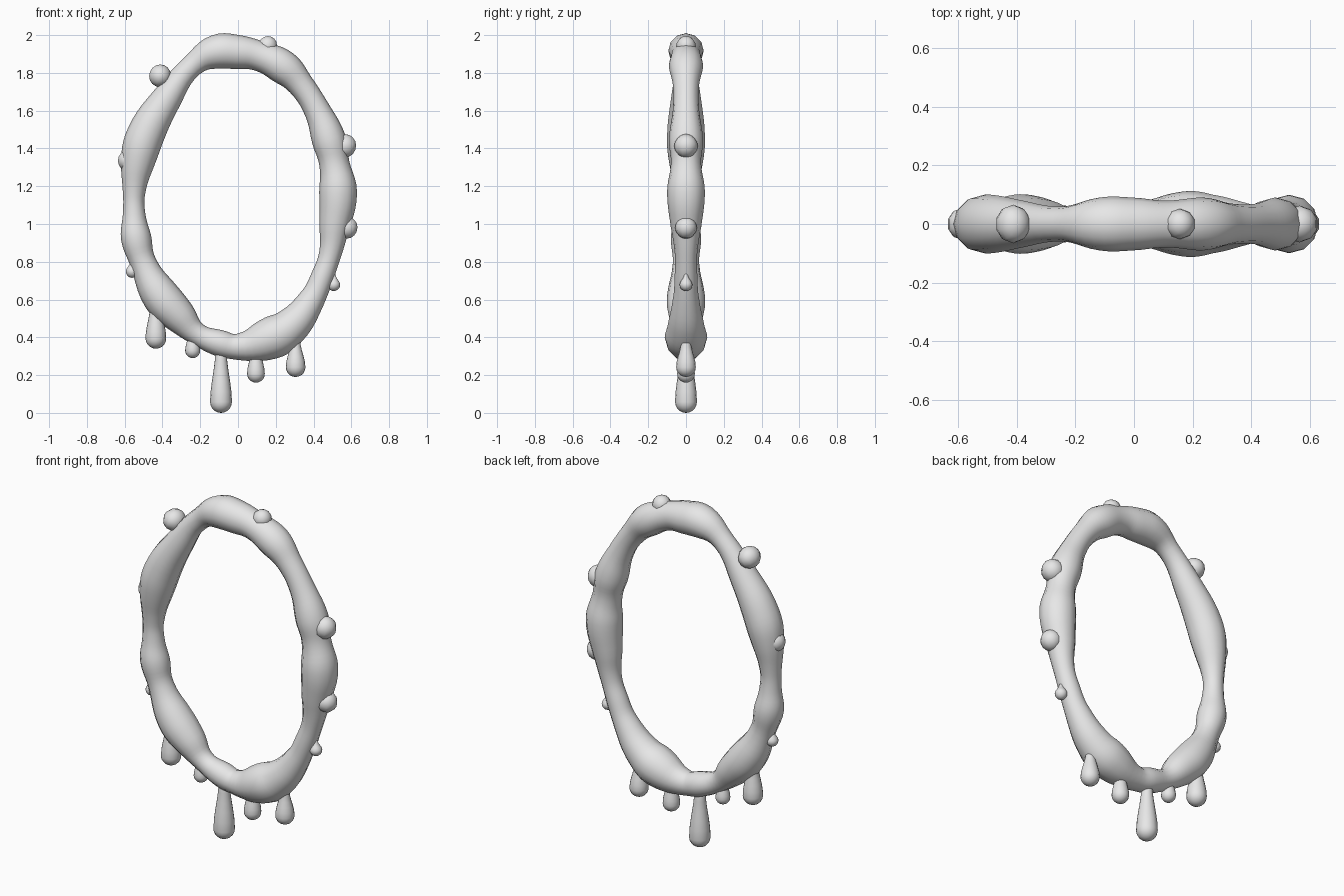
import bpy
import math

default_cube = bpy.data.objects.get("Cube")
if default_cube:
    bpy.data.objects.remove(default_cube, do_unlink=True)

# One pale grey material for the whole frame
grey = bpy.data.materials.new("pale_grey")
grey.use_nodes = True
grey.diffuse_color = (0.8, 0.8, 0.8, 1)
shader = next(n for n in grey.node_tree.nodes if n.type == 'BSDF_PRINCIPLED')
shader.inputs["Base Color"].default_value = grey.diffuse_color


def finish(obj, name):
    """Name the part, give it the grey material and smooth its faces."""
    obj.name = name
    obj.data.name = name
    obj.data.materials.clear()
    obj.data.materials.append(grey)
    for polygon in obj.data.polygons:
        polygon.use_smooth = True
    return obj


def tube(name, path, cyclic=False):
    """Sweep a round section along (x, z, radius) points lying in the y = 0 plane."""
    curve = bpy.data.curves.new(name, 'CURVE')
    curve.dimensions = '3D'
    curve.bevel_depth = 1.0
    curve.bevel_resolution = 4
    curve.resolution_u = 5
    spline = curve.splines.new('BEZIER')
    spline.bezier_points.add(len(path) - 1)
    spline.use_cyclic_u = cyclic
    spline.radius_interpolation = 'CARDINAL'
    for point, (x, z, radius) in zip(spline.bezier_points, path):
        point.co = (x, 0, z)
        point.radius = radius
        point.handle_left_type = point.handle_right_type = 'AUTO'
    obj = bpy.data.objects.new(name, curve)
    bpy.context.collection.objects.link(obj)
    bpy.ops.object.select_all(action='DESELECT')
    obj.select_set(True)
    bpy.context.view_layer.objects.active = obj
    bpy.ops.object.convert(target='MESH')
    return finish(bpy.context.object, name)


def lathe(name, x, profile, sides=16):
    """Spin a (radius, z) profile around a vertical axis; the end points are poles."""
    verts = [(x, 0, profile[0][1])]
    for radius, z in profile[1:-1]:
        for i in range(sides):
            angle = math.tau * i / sides
            verts.append((x + radius * math.cos(angle), radius * math.sin(angle), z))
    verts.append((x, 0, profile[-1][1]))
    rings = len(profile) - 2
    last = len(verts) - 1
    faces = []
    for i in range(sides):
        j = (i + 1) % sides
        faces.append((0, 1 + j, 1 + i))
        for ring in range(rings - 1):
            low = 1 + ring * sides
            high = low + sides
            faces.append((low + i, low + j, high + j, high + i))
        top = 1 + (rings - 1) * sides
        faces.append((top + i, top + j, last))
    mesh = bpy.data.meshes.new(name)
    mesh.from_pydata(verts, [], faces)
    obj = bpy.data.objects.new(name, mesh)
    bpy.context.collection.objects.link(obj)
    return finish(obj, name)


def drip(name, x, bottom, top, bulb, neck):
    """Hanging drop: a round bulb that tapers up into a thin neck."""
    profile = [(0, bottom)]
    for step in range(1, 6):
        angle = math.pi / 2 * step / 5
        profile.append((bulb * math.sin(angle), bottom + bulb * (1 - math.cos(angle))))
    start = bottom + bulb
    for step in range(1, 6):
        t = step / 5
        ease = t * t * (3 - 2 * t)
        profile.append((bulb + (neck - bulb) * ease, start + (top - neck - start) * t))
    profile.append((neck * 0.7, top - neck * 0.3))
    profile.append((0, top))
    return lathe(name, x, profile)


def bump(name, x, z, radius, stretch=1.0):
    """Coarse round blob sitting on the ring."""
    bpy.ops.mesh.primitive_uv_sphere_add(
        segments=10, ring_count=8, radius=radius, location=(x, 0, z),
        rotation=(0, math.radians(22.5), 0))
    obj = bpy.context.object
    obj.scale = (1, stretch, 1)
    return finish(obj, name)


# Lumpy oval ring, swelling and thinning along its length
ring_path = [
    (.53, 1.17, .10), (.51, 1.32, .08), (.48, 1.45, .09), (.42, 1.6, .07),
    (.33, 1.74, .07), (.24, 1.83, .09), (.11, 1.89, .08), (0, 1.91, .09),
    (-.12, 1.91, .09), (-.24, 1.84, .06), (-.38, 1.66, .08), (-.49, 1.47, .1),
    (-.53, 1.33, .09), (-.55, 1.17, .06), (-.55, 1.05, .06), (-.54, .93, .08),
    (-.5, .79, .07), (-.41, .62, .1), (-.31, .51, .09), (-.22, .42, .06),
    (-.1, .37, .07), (0, .35, .07), (.16, .39, .11), (.27, .45, .1),
    (.39, .6, .07), (.45, .73, .06), (.49, .85, .06), (.51, .98, .08),
]
tube("lumpy_oval_ring", ring_path, cyclic=True)

# Long drips under the ring
for label, x, bottom, top, bulb, neck in [
    ("centre", -.09, 0, .36, .058, .03),
    ("right_outer", -.435, .34, .6, .055, .03),
    ("right_inner", -.24, .29, .44, .04, .024),
    ("left_inner", .095, .16, .36, .047, .026),
    ("left_outer", .305, .19, .41, .052, .024),
]:
    drip(label + "_drip", x, bottom, top, bulb, neck)

# Small teardrops on the lower sides
drip("left_teardrop", .507, .645, .74, .034, .01)
drip("right_teardrop", -.56, .715, .81, .034, .01)

# Round bumps around the outside
for label, x, z, radius, stretch in [
    ("upper_right", -.413, 1.785, .06, 1.1),
    ("top_left", .157, 1.943, .052, 1),
    ("upper_left", .565, 1.413, .063, 1),
    ("lower_left", .577, .98, .058, 1),
    ("middle_right", -.582, 1.337, .056, 1),
]:
    bump(label + "_bump", x, z, radius, stretch)
